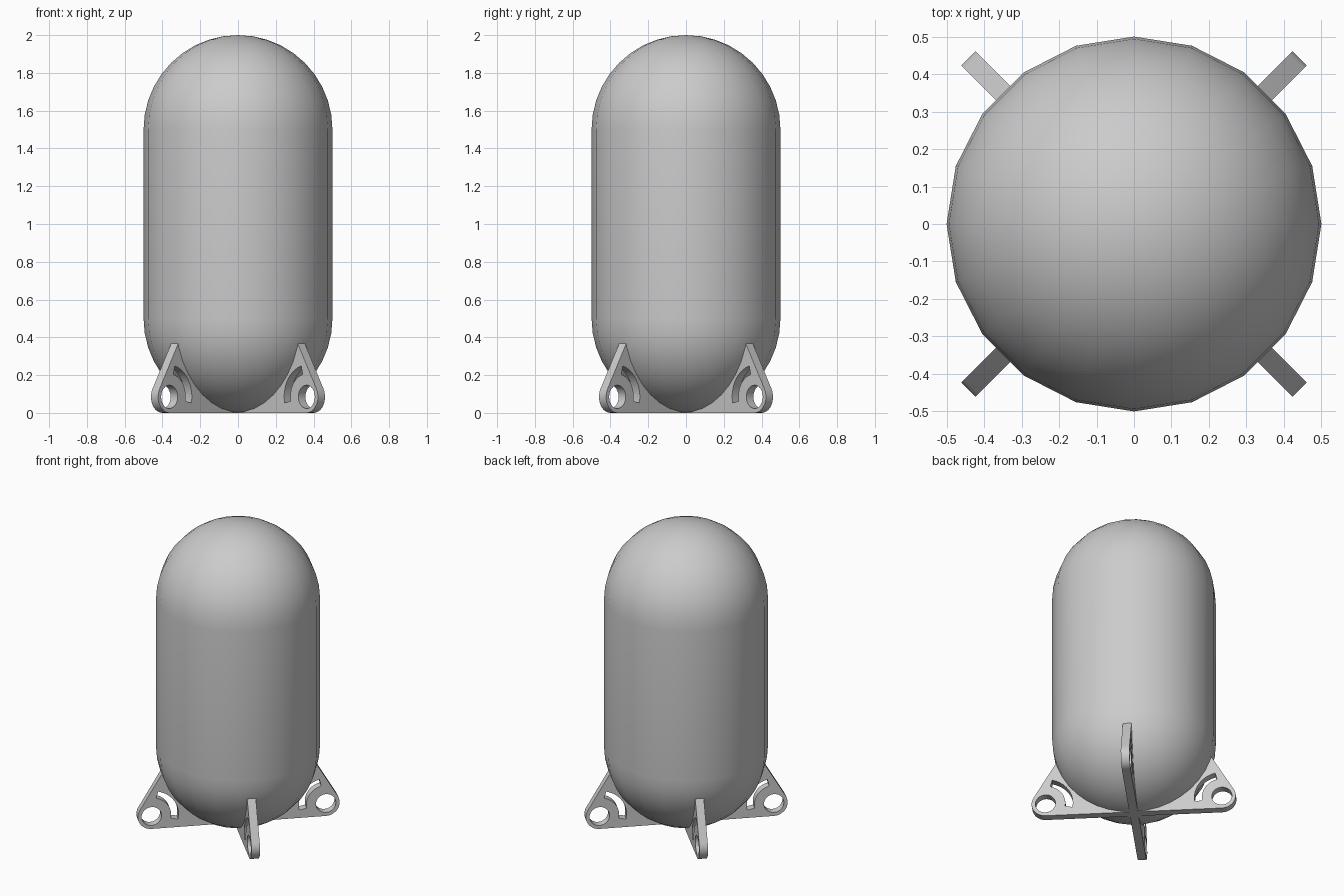
import bpy, bmesh
from math import sin, cos, pi, radians

if "Cube" in bpy.data.objects:
    bpy.data.objects.remove(bpy.data.objects["Cube"])

SIDES, R, RINGS = 20, 0.5, 10


def arc(cx, cz, r, a0, a1, n):
    """Points on an arc, angles in degrees."""
    return [(cx + r * cos(radians(a0 + (a1 - a0) * i / n)),
             cz + r * sin(radians(a0 + (a1 - a0) * i / n))) for i in range(n + 1)]


def smooth(ob, angle):
    bpy.ops.object.select_all(action='DESELECT')
    ob.select_set(True)
    bpy.context.view_layer.objects.active = ob
    bpy.ops.object.shade_smooth_by_angle(angle=radians(angle))


# Capsule tank: lathed half profile, 20 sides
profile = arc(0, 0.5, R, -90, 0, RINGS) + arc(0, 1.5, R, 0, 90, RINGS)
bm = bmesh.new()
rings = [[bm.verts.new((r * cos(2 * pi * k / SIDES), r * sin(2 * pi * k / SIDES), z))
          for k in range(SIDES)] for r, z in profile[1:-1]]
bottom = bm.verts.new((0, 0, 0))
top = bm.verts.new((0, 0, 2))
for k in range(SIDES):
    n = (k + 1) % SIDES
    bm.faces.new((bottom, rings[0][n], rings[0][k]))
    bm.faces.new((top, rings[-1][k], rings[-1][n]))
    for a, b in zip(rings, rings[1:]):
        bm.faces.new((a[k], a[n], b[n], b[k]))
mesh = bpy.data.meshes.new("tank_body")
bm.to_mesh(mesh)
bm.free()
tank = bpy.data.objects.new("tank_body", mesh)
bpy.context.collection.objects.link(tank)
smooth(tank, 35)

# Foot fin outline: rounded outer corner, pointed tip, inner edge hugging the tank
HX, HZ = 0.54, 0.085
outline = ([(0, 0)] + arc(HX, HZ, 0.085, -90, 30, 10)
           + arc(0, 0.5, 0.49, -15.4, -90, 16))
hole = arc(HX, HZ, 0.062, 0, 345, 23)
slot = arc(HX, HZ, 0.168, 104, 191, 10) + arc(HX, HZ, 0.122, 191, 104, 10)

curve = bpy.data.curves.new("foot_fin", 'CURVE')
curve.dimensions = '2D'
curve.fill_mode = 'BOTH'
curve.extrude = 0.0265
for pts in (outline, hole, slot):
    s = curve.splines.new('POLY')
    s.points.add(len(pts) - 1)
    for p, (x, y) in zip(s.points, pts):
        p.co = (x, y, 0, 1)
    s.use_cyclic_u = True
fin = bpy.data.objects.new("foot_fin_1", curve)
bpy.context.collection.objects.link(fin)
bpy.ops.object.select_all(action='DESELECT')
fin.select_set(True)
bpy.context.view_layer.objects.active = fin
bpy.ops.object.convert(target='MESH')
fin = bpy.context.object

# Weld the plate edges so the rim shades cleanly
bm = bmesh.new()
bm.from_mesh(fin.data)
bmesh.ops.remove_doubles(bm, verts=bm.verts, dist=1e-5)
bmesh.ops.recalc_face_normals(bm, faces=bm.faces)
bm.to_mesh(fin.data)
bm.free()
smooth(fin, 30)

# Four fins on the diagonals
fin.rotation_euler = (pi / 2, 0, radians(45))
for i in range(1, 4):
    other = bpy.data.objects.new(f"foot_fin_{i + 1}", fin.data)
    other.rotation_euler = (pi / 2, 0, radians(45 + 90 * i))
    bpy.context.collection.objects.link(other)
